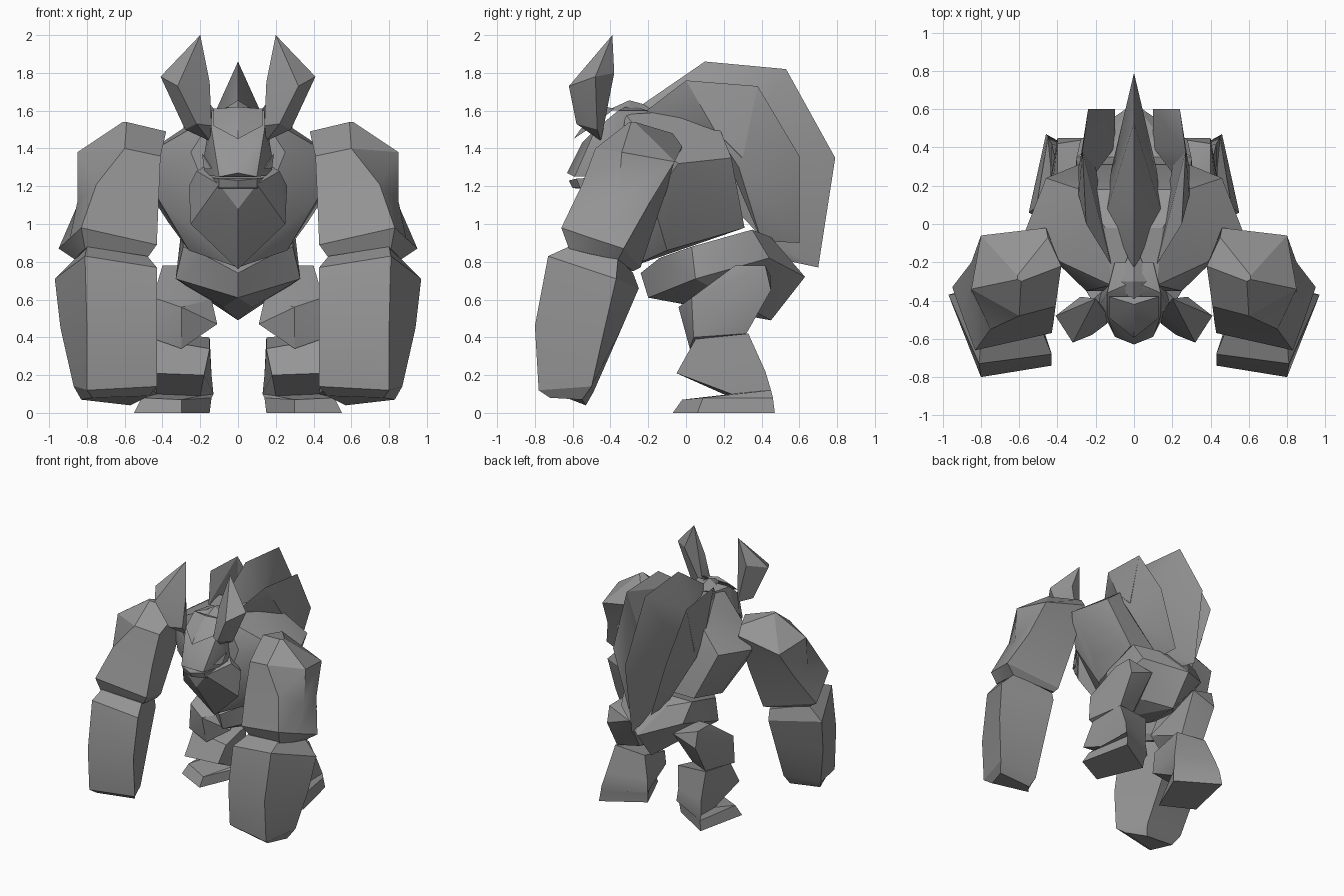
import bpy, bmesh

stone = bpy.data.materials.new("grey stone")
stone.diffuse_color = (0.3, 0.3, 0.3, 1)


def finish(name, bm):
    bmesh.ops.recalc_face_normals(bm, faces=bm.faces)
    mesh = bpy.data.meshes.new(name)
    bm.to_mesh(mesh)
    bm.free()
    mesh.materials.append(stone)
    obj = bpy.data.objects.new(name, mesh)
    bpy.context.collection.objects.link(obj)
    bpy.ops.object.select_all(action='DESELECT')
    obj.select_set(True)
    bpy.context.view_layer.objects.active = obj
    bpy.ops.object.shade_smooth_by_angle(angle=0.45)


def flip(points):
    return [(-x, y, z) for x, y, z in points]


def hull(name, points):
    """Faceted boulder around a few corner points."""
    bm = bmesh.new()
    for p in points:
        bm.verts.new(p)
    out = bmesh.ops.convex_hull(bm, input=bm.verts)
    loose = [v for v in out["geom_interior"] if isinstance(v, bmesh.types.BMVert)]
    bmesh.ops.delete(bm, geom=loose, context='VERTS')
    finish(name, bm)


def loft(name, rings):
    """Closed limb through matching rings."""
    bm = bmesh.new()
    rows = [[bm.verts.new(p) for p in ring] for ring in rings]
    n = len(rows[0])
    for a, b in zip(rows, rows[1:]):
        for i in range(n):
            j = (i + 1) % n
            bm.faces.new((a[i], a[j], b[j], b[i]))
    bm.faces.new(rows[0])
    bm.faces.new(rows[-1])
    finish(name, bm)


def centre_hull(name, middle, side):
    hull(name, middle + side + flip(side))


def pair_hull(name, points):
    hull(name + "_right", points)
    hull(name + "_left", flip(points))


def pair_loft(name, rings):
    loft(name + "_right", rings)
    loft(name + "_left", [flip(r) for r in rings])


# Torso with pointed chest
centre_hull("torso", [(0, -.3, .77)], [
    (.12, -.32, 1.58), (.15, -.02, 1.6), (.28, .18, 1.5), (.46, .24, 1.35),
    (.57, -.04, 1.32), (.38, -.2, 1.43), (.25, -.35, 1.38), (.42, -.18, 1.13),
    (.37, -.03, 1.01), (.29, .31, .98), (.26, -.1, .86)])
centre_hull("chest", [(0, -.54, 1.08), (0, -.3, .76), (0, -.2, 1.4)], [
    (.1, -.56, 1.21), (.22, -.4, 1.28), (.25, -.35, 1.0), (.26, -.33, 1.2)])

# Pelvis
centre_hull("pelvis", [(0, -.2, .61), (0, -.24, .74), (0, .63, .72), (0, .45, .49)], [
    (.33, .05, .71), (.29, .03, .88), (.15, -.14, .82), (.3, .35, .97),
    (.14, .45, .93), (.28, .44, .82), (.08, .08, .56)])

# Head, brow and cheeks
centre_hull("head", [(0, -.3, 1.63), (0, -.55, 1.43), (0, -.63, 1.27)], [
    (.14, -.36, 1.6), (.14, -.48, 1.5), (.18, -.43, 1.36), (.1, -.59, 1.25),
    (.1, -.2, 1.6), (.18, -.38, 1.26)])
centre_hull("jaw", [(0, -.62, 1.23), (0, -.6, 1.19)], [
    (.1, -.58, 1.24), (.1, -.56, 1.19), (.16, -.42, 1.25), (.14, -.42, 1.18)])
centre_hull("brow", [(0, -.595, 1.45), (0, -.56, 1.5), (0, -.42, 1.62)], [
    (.13, -.49, 1.52), (.13, -.38, 1.61)])
centre_hull("crest", [(0, -.3, 1.655), (0, -.42, 1.6), (0, -.1, 1.6)],
            [(.09, -.3, 1.6)])
pair_hull("cheek", [(.14, -.52, 1.29), (.18, -.46, 1.29), (.19, -.42, 1.37),
                    (.14, -.46, 1.34), (.13, -.4, 1.3)])

# Horns
pair_hull("horn", [
    (.2, -.39, 2.0), (.41, -.48, 1.78), (.32, -.62, 1.73), (.28, -.38, 1.8),
    (.15, -.46, 1.75), (.15, -.45, 1.44), (.14, -.52, 1.52), (.22, -.58, 1.53),
    (.28, -.47, 1.5)])

# Back plates
centre_hull("middle_plate", [
    (0, -.25, 1.62), (0, .1, 1.86), (0, .53, 1.82), (0, .79, 1.35),
    (0, .7, .77), (0, .56, .8)],
    [(.14, .08, 1.55), (.12, .28, 1.35), (.05, .4, .93)])
pair_hull("side_plate_front", [
    (.12, -.21, 1.6), (.25, 0, 1.76), (.27, .38, 1.73), (.29, .15, 1.5),
    (.22, .12, 1.48), (.29, .3, 1.35), (.2, .3, 1.35)])
pair_hull("side_plate_rear", [
    (.27, .38, 1.73), (.24, .6, 1.36), (.1, .6, .9), (.1, .4, .91),
    (.29, .28, 1.3), (.29, .15, 1.5), (.2, .3, 1.35)])

# Upper arms: inner front, outer front, outer, outer back, inner back
pair_loft("upper_arm", [
    [(.48, -.54, .82), (.81, -.62, .87), (.84, -.5, .84), (.86, -.36, .81), (.54, -.28, .75)],
    [(.43, -.57, .89), (.83, -.66, .98), (.89, -.5, .925), (.95, -.33, .87), (.53, -.24, .77)],
    [(.42, -.51, 1.13), (.75, -.55, 1.21), (.85, -.36, 1.12), (.85, -.2, 1.1), (.48, -.13, 1.1)],
    [(.41, -.43, 1.36), (.6, -.48, 1.4), (.85, -.34, 1.38), (.8, -.06, 1.33), (.46, -.02, 1.41)],
    [(.38, -.22, 1.49), (.59, -.3, 1.54), (.61, -.29, 1.54), (.61, -.27, 1.54), (.45, -.07, 1.48)]])

# Forearms with blunt fists
pair_loft("forearm", [
    [(.47, -.66, .09), (.77, -.72, .08), (.83, -.55, .07), (.57, -.53, .04)],
    [(.43, -.72, .14), (.8, -.78, .12), (.87, -.5, .14), (.54, -.49, .11)],
    [(.43, -.74, .46), (.8, -.8, .46), (.94, -.43, .45), (.56, -.34, .45)],
    [(.43, -.68, .77), (.81, -.73, .83), (.97, -.37, .71), (.57, -.25, .66)],
    [(.48, -.56, .83), (.8, -.62, .88), (.86, -.36, .82), (.56, -.28, .74)]])

# Thighs
pair_hull("thigh", [
    (.3, -.04, .56), (.3, .02, .34), (.47, .04, .4), (.11, .06, .47),
    (.14, .1, .6), (.45, .03, .61), (.4, .26, .78), (.24, .26, .78),
    (.4, .42, .78), (.2, .45, .72), (.4, .45, .65), (.4, .32, .42),
    (.24, .26, .43)])

# Shins running into outward-turned feet
pair_loft("shin_and_foot", [
    [(.3, -.07, 0), (.55, .06, 0), (.46, .47, 0), (.15, .28, 0)],
    [(.3, -.02, .07), (.51, .09, .08), (.45, .46, .08), (.14, .29, .08)],
    [(.2, .22, .09), (.43, .24, .1), (.45, .45, .12), (.13, .31, .1)],
    [(.18, .0, .2), (.45, -.05, .21), (.43, .42, .22), (.14, .3, .2)],
    [(.15, .06, .34), (.44, .05, .39), (.41, .33, .42), (.15, .32, .4)]])
